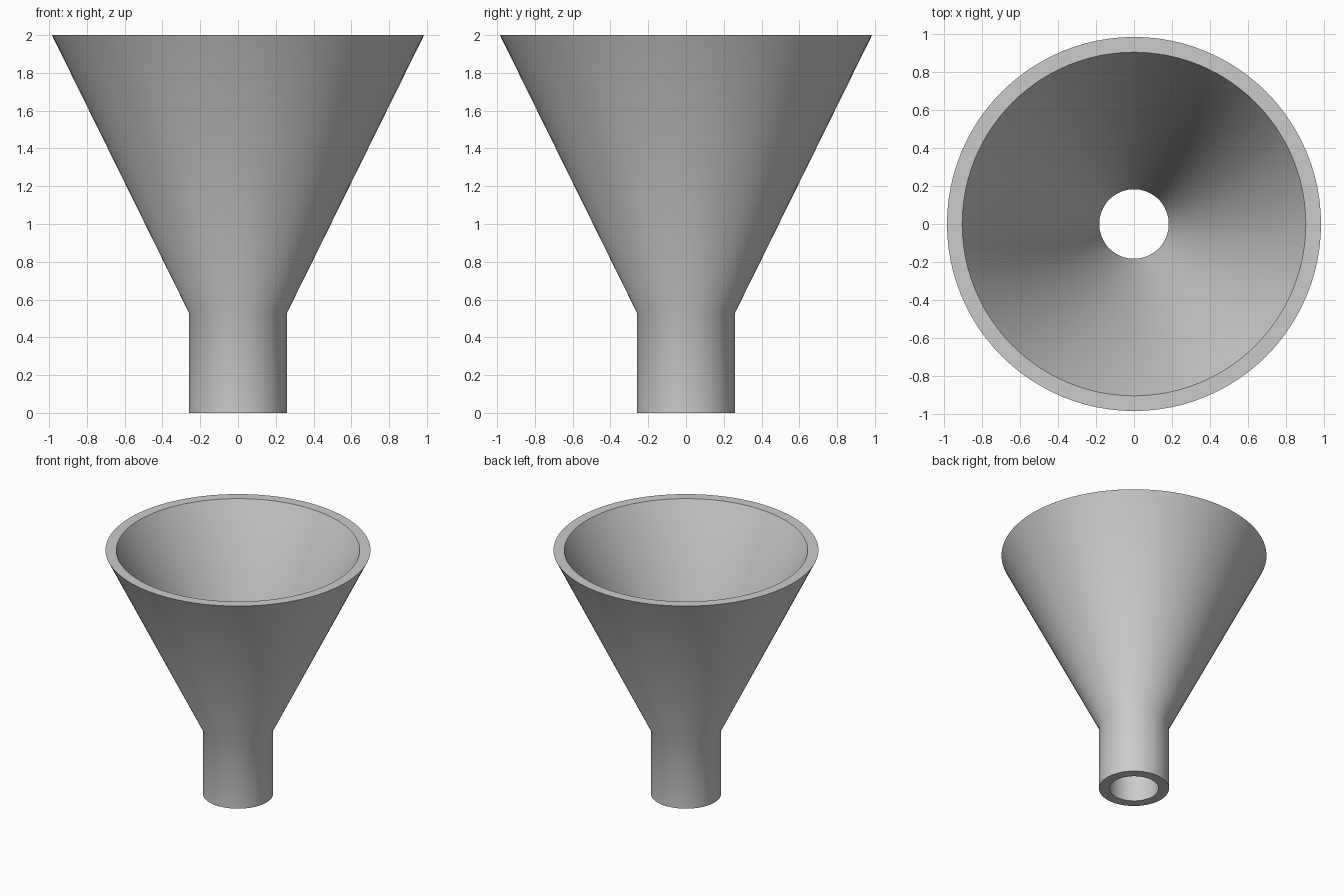
import bpy
import bmesh
import math

cube = bpy.data.objects.get("Cube")
if cube:
    bpy.data.objects.remove(cube, do_unlink=True)

# Plain grey material
grey = bpy.data.materials.new("plain grey")
grey.use_nodes = True
colour = (0.6, 0.6, 0.6, 1)
grey.diffuse_color = colour
grey.node_tree.nodes["Principled BSDF"].inputs["Base Color"].default_value = colour

# Closed wall profile (radius, height): outer spout, outer cone, rim, bore
profile = [(0.26, 0), (0.26, 0.53), (0.985, 2), (0.905, 2), (0.183, 0.53), (0.183, 0)]
SIDES = 96

# Spin the profile into a hollow funnel
bm = bmesh.new()
rings = []
for radius, height in profile:
    angles = [2 * math.pi * i / SIDES for i in range(SIDES)]
    rings.append([bm.verts.new((radius * math.cos(a), radius * math.sin(a), height))
                  for a in angles])
for k, lower in enumerate(rings):
    upper = rings[(k + 1) % len(rings)]
    for i in range(SIDES):
        j = (i + 1) % SIDES
        bm.faces.new((lower[i], lower[j], upper[j], upper[i]))
bmesh.ops.recalc_face_normals(bm, faces=bm.faces[:])

mesh = bpy.data.meshes.new("funnel")
bm.to_mesh(mesh)
bm.free()
mesh.materials.append(grey)
funnel = bpy.data.objects.new("funnel", mesh)
bpy.context.collection.objects.link(funnel)

# Smooth walls with crisp rims
bpy.ops.object.select_all(action="DESELECT")
funnel.select_set(True)
bpy.context.view_layer.objects.active = funnel
bpy.ops.object.shade_smooth_by_angle(angle=math.radians(30))
